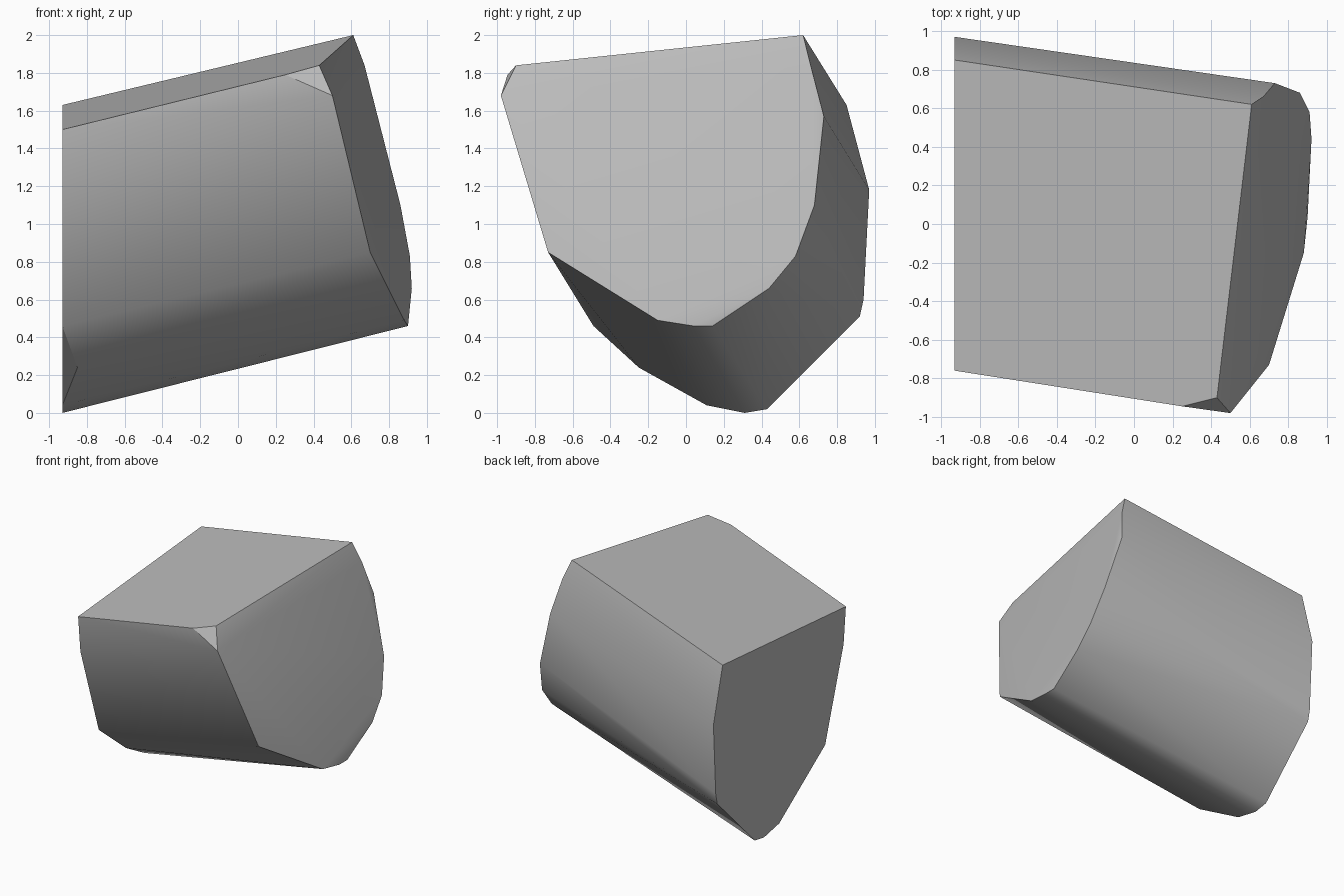
import bpy
import bmesh
import math

default_cube = bpy.data.objects.get("Cube")
if default_cube:
    bpy.data.objects.remove(default_cube, do_unlink=True)


def make_material(name, colour):
    material = bpy.data.materials.new(name)
    material.use_nodes = True
    material.diffuse_color = colour
    shader = material.node_tree.nodes["Principled BSDF"]
    shader.inputs["Base Color"].default_value = colour
    return material


def hull_object(name, points, material):
    """Wrap the outline points in one closed, cleaned-up convex solid."""
    mesh = bpy.data.meshes.new(name)
    bm = bmesh.new()
    for point in points:
        bm.verts.new(point)
    result = bmesh.ops.convex_hull(bm, input=bm.verts[:])
    loose = [v for v in bm.verts if not v.link_faces]
    bmesh.ops.delete(bm, geom=loose, context="VERTS")
    # Merge the nearly flat triangles of the ends and the top
    bmesh.ops.dissolve_limit(bm, angle_limit=math.radians(2),
                             verts=bm.verts[:], edges=bm.edges[:])
    bmesh.ops.recalc_face_normals(bm, faces=bm.faces[:])
    bm.to_mesh(mesh)
    bm.free()
    obj = bpy.data.objects.new(name, mesh)
    mesh.materials.append(material)
    bpy.context.collection.objects.link(obj)
    return obj


# Flat left end: outline as (y, z) in one upright plane
left_x = -0.93
left_outline = [(-.76, 1.5), (-.73, 1.2), (-.49, .46), (.11, .04), (.31, 0),
                (.43, .02), (.92, .51), (.94, .6), (.97, 1.18), (.85, 1.63)]
left_end = [(left_x, y, z) for y, z in left_outline]

# Tilted right end, running around the rim from the front top corner
right_end = [(.5, -.98, 1.68), (.43, -.9, 1.84), (.61, .62, 2), (.67, .66, 1.84),
             (.73, .73, 1.57), (.86, .68, 1.1), (.91, .58, .83), (.92, .44, .66),
             (.9, .14, .46), (.9, .04, .46), (.88, -.15, .49), (.7, -.73, .85)]

# Broken corners: top front chip and lower left chip
chips = [(.25, -.945, 1.79), (-.85, -.25, .24)]

stone = make_material("stone grey", (0.5, 0.5, 0.5, 1.0))
block = hull_object("stone_block", left_end + right_end + chips, stone)

# Smooth the rounded sides, keep the end rims sharp
bpy.ops.object.select_all(action="DESELECT")
block.select_set(True)
bpy.context.view_layer.objects.active = block
bpy.ops.object.shade_smooth_by_angle(angle=math.radians(30))
